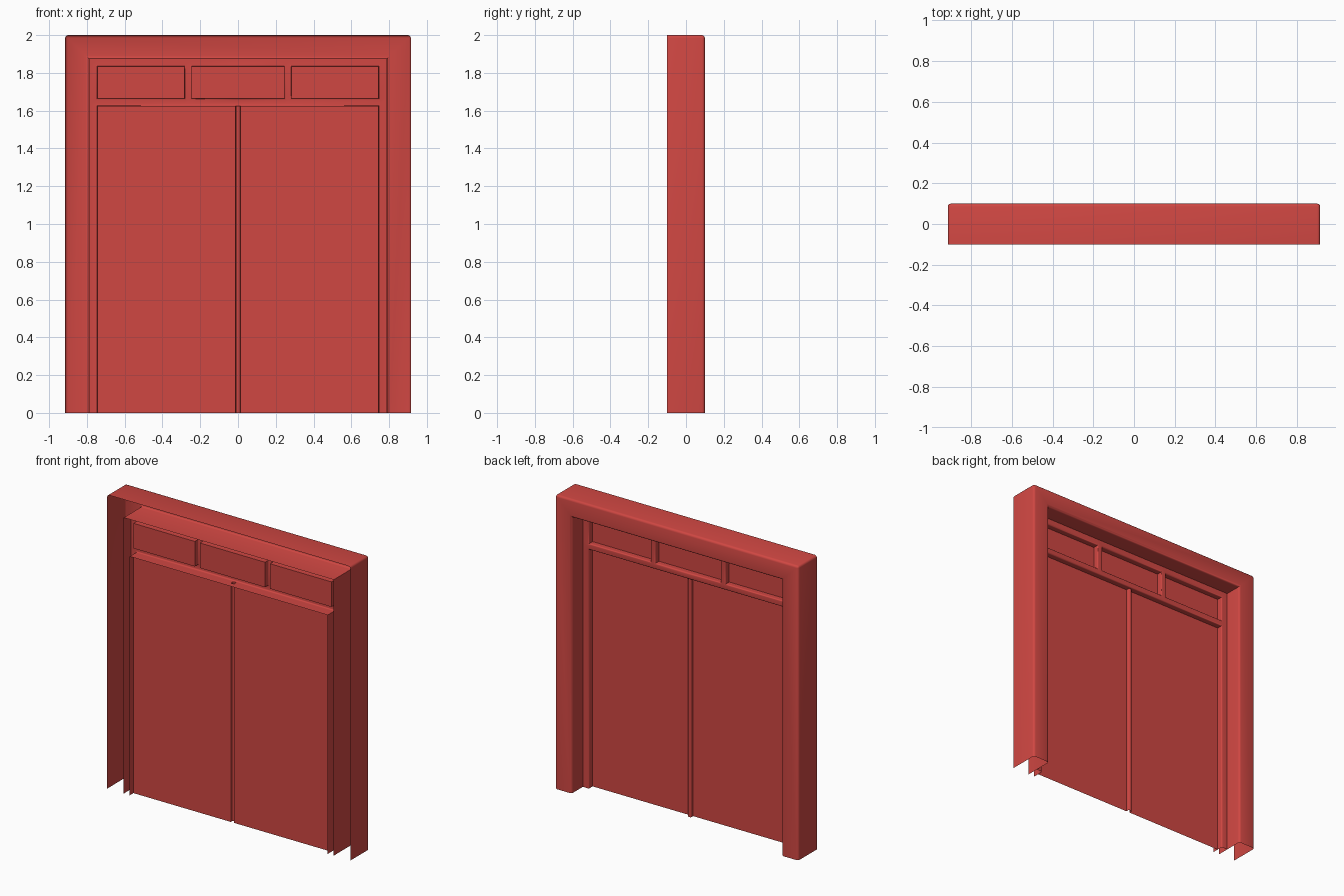
import bpy, bmesh

cube = bpy.data.objects.get("Cube")
if cube:
    bpy.data.objects.remove(cube, do_unlink=True)

# Single painted finish
paint = bpy.data.materials.new("red_paint")
paint.use_nodes = True
RED = (0.63, 0.063, 0.055, 1.0)
paint.diffuse_color = RED
paint.node_tree.nodes["Principled BSDF"].inputs["Base Color"].default_value = RED

BACK, FACE = -0.1, 0.1               # open rear and finished face
PANE, MULLION, BAR = -0.06, -0.035, -0.02


def finish(name, bm, rounded, radius):
    """Orient the sheet to +y, round chosen sharp edges, make the object."""
    bmesh.ops.remove_doubles(bm, verts=bm.verts, dist=0.0005)
    bmesh.ops.recalc_face_normals(bm, faces=bm.faces)
    if sum(f.normal.y * f.calc_area() for f in bm.faces) < 0:
        bmesh.ops.reverse_faces(bm, faces=bm.faces)
    edges = [e for e in bm.edges if len(e.link_faces) == 2
             and e.calc_face_angle() > 1 and rounded(*[v.co for v in e.verts])]
    if edges:
        bmesh.ops.bevel(bm, geom=edges, offset=radius, segments=3,
                        profile=0.5, affect='EDGES', clamp_overlap=True)
    mesh = bpy.data.meshes.new(name)
    bm.to_mesh(mesh)
    bm.free()
    mesh.materials.append(paint)
    obj = bpy.data.objects.new(name, mesh)
    bpy.context.collection.objects.link(obj)
    bpy.ops.object.select_all(action='DESELECT')
    obj.select_set(True)
    bpy.context.view_layer.objects.active = obj
    bpy.ops.object.shade_smooth_by_angle(angle=0.6)
    return obj


def arch(name, rows, rounded=lambda a, b: False, radius=0.015):
    """Sweep rows of (half width, height, y) around an upside-down U."""
    bm = bmesh.new()
    loops = [[bm.verts.new(p) for p in
              ((-x, y, 0), (-x, y, z), (x, y, z), (x, y, 0))] for x, z, y in rows]
    for a, b in zip(loops, loops[1:]):
        for i in range(3):
            bm.faces.new((a[i], a[i + 1], b[i + 1], b[i]))
    return finish(name, bm, rounded, radius)


# Outer casing: hollow behind and below, rounded on its finished side
arch("outer_casing",
     [(0.915, 2.0, BACK), (0.915, 2.0, FACE), (0.79, 1.877, FACE), (0.79, 1.877, BACK)],
     lambda a, b: min(a.y, b.y) > FACE - 0.01 or min(a.z, b.z) > 1.99)

# Thin lining behind the door opening
arch("door_lining", [(0.745, 1.625, BACK), (0.745, 1.625, PANE)])

# Inner frame, door panels and upper lights as one stepped sheet
half = [0.012, 0.245, 0.283, 0.745, 0.79]
xs = [-x for x in reversed(half)] + half
zs = [0, 1.625, 1.665, 1.835, 1.877]
levels = [PANE, MULLION, BAR]


def depth(col, row):
    middle = col == 4
    if row == 0 and 0 < col < 8:
        return MULLION if middle else PANE
    if row == 2 and col in (1, 3, 4, 5, 7):
        return PANE
    return BAR


bm = bmesh.new()


def quad(*points):
    bm.faces.new([bm.verts.new(p) for p in points])


def steps(a, b):
    span = [l for l in levels if min(a, b) <= l <= max(a, b)]
    return zip(span, span[1:])


cols, rows = len(xs) - 1, len(zs) - 1
for c in range(cols):
    for r in range(rows):
        x0, x1, z0, z1 = xs[c], xs[c + 1], zs[r], zs[r + 1]
        y = depth(c, r)
        quad((x0, y, z0), (x0, y, z1), (x1, y, z1), (x1, y, z0))
        if c + 1 < cols:
            for a, b in steps(y, depth(c + 1, r)):
                quad((x1, a, z0), (x1, b, z0), (x1, b, z1), (x1, a, z1))
        if r + 1 < rows:
            for a, b in steps(y, depth(c, r + 1)):
                quad((x0, a, z1), (x1, a, z1), (x1, b, z1), (x0, b, z1))


def frame_edge(a, b):
    on_bar = min(a.y, b.y) > BAR - 0.001
    on_mullion = (abs(a.y - MULLION) < 0.001 and abs(b.y - MULLION) < 0.001
                  and abs(a.x - b.x) < 0.001 and abs(a.x) < 0.02)
    return on_bar or on_mullion


finish("door_panels_and_inner_frame", bm, frame_edge, 0.008)
